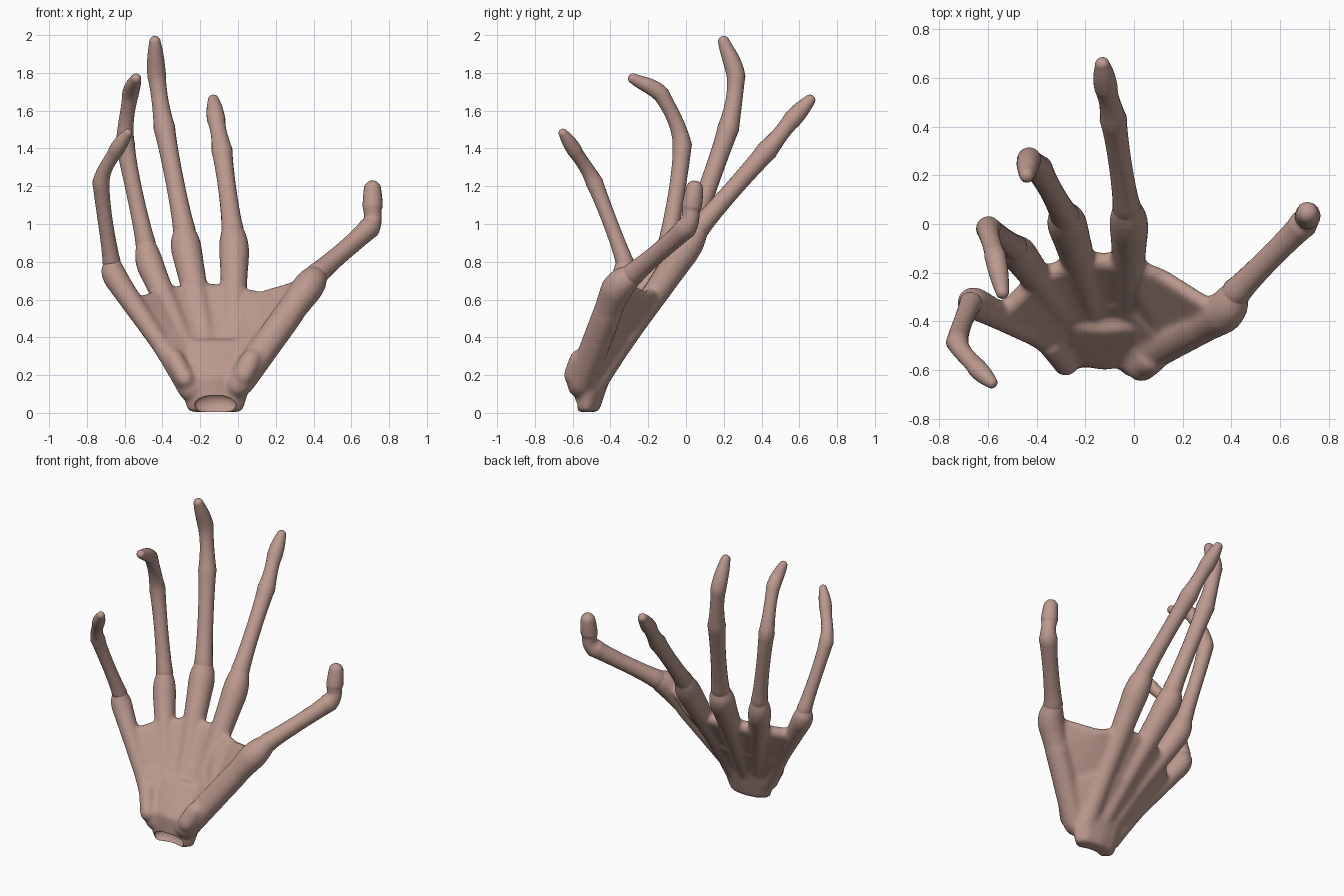
import bpy, bmesh, math
from mathutils import Vector, Matrix

if "Cube" in bpy.data.objects:
    bpy.data.objects.remove(bpy.data.objects["Cube"])

skin = bpy.data.materials.new("skin")
skin.diffuse_color = (0.50, 0.32, 0.27, 1)
skin.use_nodes = True
skin.node_tree.nodes["Principled BSDF"].inputs["Base Color"].default_value = skin.diffuse_color


def spline(pts, waist, steps=12):
    """Slightly angular curve through (x, y, z, radius), narrowing between joints."""
    p = [2 * pts[0] - pts[1]] + pts + [2 * pts[-1] - pts[-2]]
    out = []
    for i in range(1, len(p) - 2):
        a, b, c, d = p[i - 1:i + 3]
        thin = waist if i < len(p) - 3 else 0
        for k in range(steps):
            t = k / steps
            q = 0.5 * (2 * b + (c - a) * t + (2 * a - 5 * b + 4 * c - d) * t * t
                       + (3 * b - a - 3 * c + d) * t ** 3)
            q = q.lerp(b.lerp(c, t), 0.4)
            r = b.w + (c.w - b.w) * (t if thin else t * t)
            q.w = r * (1 - thin * math.sin(math.pi * t) ** 0.7)
            out.append(q)
    return out + [p[-2]]


def tube(bm, centres, radii, waist, sides=20):
    """Round tube of varying radius with domed ends."""
    path = [(q.xyz, q.w) for q in spline([Vector((*c, r)) for c, r in zip(centres, radii)], waist)]
    d0 = (path[1][0] - path[0][0]).normalized()
    d1 = (path[-1][0] - path[-2][0]).normalized()
    dome = [math.radians(18 * k) for k in range(1, 5)]
    (s, rs), (e, re) = path[0], path[-1]
    path = ([(s - d0 * rs * math.sin(a), rs * math.cos(a)) for a in reversed(dome)] + path
            + [(e + d1 * re * math.sin(a), re * math.cos(a)) for a in dome])
    side, rings = Vector((1, 0, 0)), []
    for i, (c, r) in enumerate(path):
        t = (path[min(i + 1, len(path) - 1)][0] - path[max(i - 1, 0)][0]).normalized()
        side = (side - t * side.dot(t)).normalized()
        up = t.cross(side)
        rings.append([bm.verts.new(c + r * (side * math.cos(a) + up * math.sin(a)))
                      for a in (2 * math.pi * k / sides for k in range(sides))])
    for a, b in zip(rings, rings[1:]):
        for k in range(sides):
            j = (k + 1) % sides
            bm.faces.new((a[k], a[j], b[j], b[k]))
    bm.faces.new(rings[0][::-1])
    bm.faces.new(rings[-1])


def hull(bm, radius, centres):
    """Convex skin stretched over equal balls."""
    tmp = bmesh.new()
    for c in centres:
        bmesh.ops.create_icosphere(tmp, subdivisions=2, radius=radius, matrix=Matrix.Translation(c))
    res = bmesh.ops.convex_hull(tmp, input=tmp.verts[:])
    keep = {f for f in res["geom"] if isinstance(f, bmesh.types.BMFace)}
    bmesh.ops.delete(tmp, geom=[f for f in tmp.faces if f not in keep], context="FACES")
    bmesh.ops.delete(tmp, geom=[v for v in tmp.verts if not v.link_faces], context="VERTS")
    bmesh.ops.recalc_face_normals(tmp, faces=tmp.faces[:])
    me = bpy.data.meshes.new("tmp")
    tmp.to_mesh(me)
    tmp.free()
    bm.from_mesh(me)
    bpy.data.meshes.remove(me)


def finish(bm, name):
    me = bpy.data.meshes.new(name)
    bm.to_mesh(me)
    bm.free()
    me.materials.append(skin)
    me.polygons.foreach_set("use_smooth", [True] * len(me.polygons))
    ob = bpy.data.objects.new(name, me)
    bpy.context.collection.objects.link(ob)
    return ob


palm = bmesh.new()


def digit(name, r, wrist, joints, web, tip=0.65, bend=1.05):
    """Finger from knuckle to tip, plus its palm bone; returns points along the bone."""
    joints = [Vector(j) for j in joints]
    wrist = Vector(wrist)
    bm = bmesh.new()
    tube(bm, joints, [r * k for k in (1.4, 1.27, 1.22, bend, tip)], 0.17)
    finish(bm, name)
    tube(palm, [wrist, wrist.lerp(joints[0], 0.4), joints[0], joints[1]],
         [0.07, r * 1.35, r * 1.75, r * 1.2], 0.03)
    return [wrist.lerp(joints[0], t) for t in (0.03, 0.4, web)]


# Fingers and their palm bones
index = digit("index_finger", .046, (-.03, -.50, .14),
              [(-.02, -.02, .84), (-.03, .07, .98), (-.085, .43, 1.39), (-.115, .56, 1.55), (-.13, .655, 1.655)], .71)
middle = digit("middle_finger", .047, (-.12, -.50, .14),
               [(-.27, -.015, .85), (-.285, .035, .97), (-.39, .225, 1.51), (-.43, .265, 1.78), (-.44, .20, 1.965)], .71)
ring = digit("ring_finger", .042, (-.18, -.51, .14),
             [(-.46, -.14, .77), (-.49, -.095, .90), (-.597, -.02, 1.42), (-.57, -.13, 1.685), (-.54, -.28, 1.77)], .76)
little = digit("little_finger", .038, (-.25, -.53, .13),
               [(-.645, -.33, .71), (-.67, -.325, .80), (-.725, -.485, 1.22), (-.645, -.59, 1.39), (-.585, -.65, 1.48)], .75)
thumb = digit("thumb", .048, (0, -.56, .15),
              [(.36, -.37, .65), (.42, -.28, .735), (.695, .0, .98), (.712, .03, 1.09), (.712, .045, 1.185)],
              .76, 0.95, 1.1)

# Skin stretched between neighbouring bones
for a, b in ((index, middle), (middle, ring), (ring, little)):
    hull(palm, .050, [a[0], b[0], a[1], b[1]])
    hull(palm, .043, [a[1], b[1], a[2], b[2]])
fold = Vector((.12, -.22, .61))
hull(palm, .048, [index[0], index[1], thumb[0], thumb[1]])
hull(palm, .034, [index[1], index[2], thumb[1], fold])
hull(palm, .034, [thumb[1], thumb[2], fold, (.32, -.345, .67)])

# Fleshy pads beside the wrist and thick thumb root
hull(palm, .060, [(.03, -.59, .20), (.07, -.56, .28), (-.02, -.52, .12)])
hull(palm, .052, [(-.28, -.575, .18), (-.34, -.50, .29), (-.25, -.52, .12)])
hull(palm, .080, [thumb[0], thumb[1], thumb[2]])

# Wrist stump, flaring upward into the palm
angles = [math.tau * k / 8 for k in range(8)]
hull(palm, .028, [(-.12 + w * math.cos(a), y + d * math.sin(a), z)
                  for w, d, y, z in ((.125, .045, -.525, .032), (.17, .06, -.51, .19), (.15, .03, -.40, .36))
                  for a in angles])
hand = finish(palm, "palm")

# Fuse the palm into one soft skin
m = hand.modifiers.new("fuse", "REMESH")
m.mode, m.voxel_size, m.use_smooth_shade = "VOXEL", 0.011, True
m = hand.modifiers.new("soften", "SMOOTH")
m.factor, m.iterations = 0.5, 14

# Hollow in the cut end of the wrist
bm = bmesh.new()
bmesh.ops.create_uvsphere(bm, u_segments=32, v_segments=16, radius=1)
bmesh.ops.transform(bm, verts=bm.verts[:], matrix=Matrix.Translation((-.12, -.57, .045))
                    @ Matrix.Rotation(math.radians(-25), 4, "X") @ Matrix.Diagonal((.11, .05, .06, 1)))
cutter = finish(bm, "wrist_cutter")
cutter.hide_render = True
cutter.hide_viewport = True
m = hand.modifiers.new("hollow", "BOOLEAN")
m.operation, m.object, m.solver = "DIFFERENCE", cutter, "EXACT"
